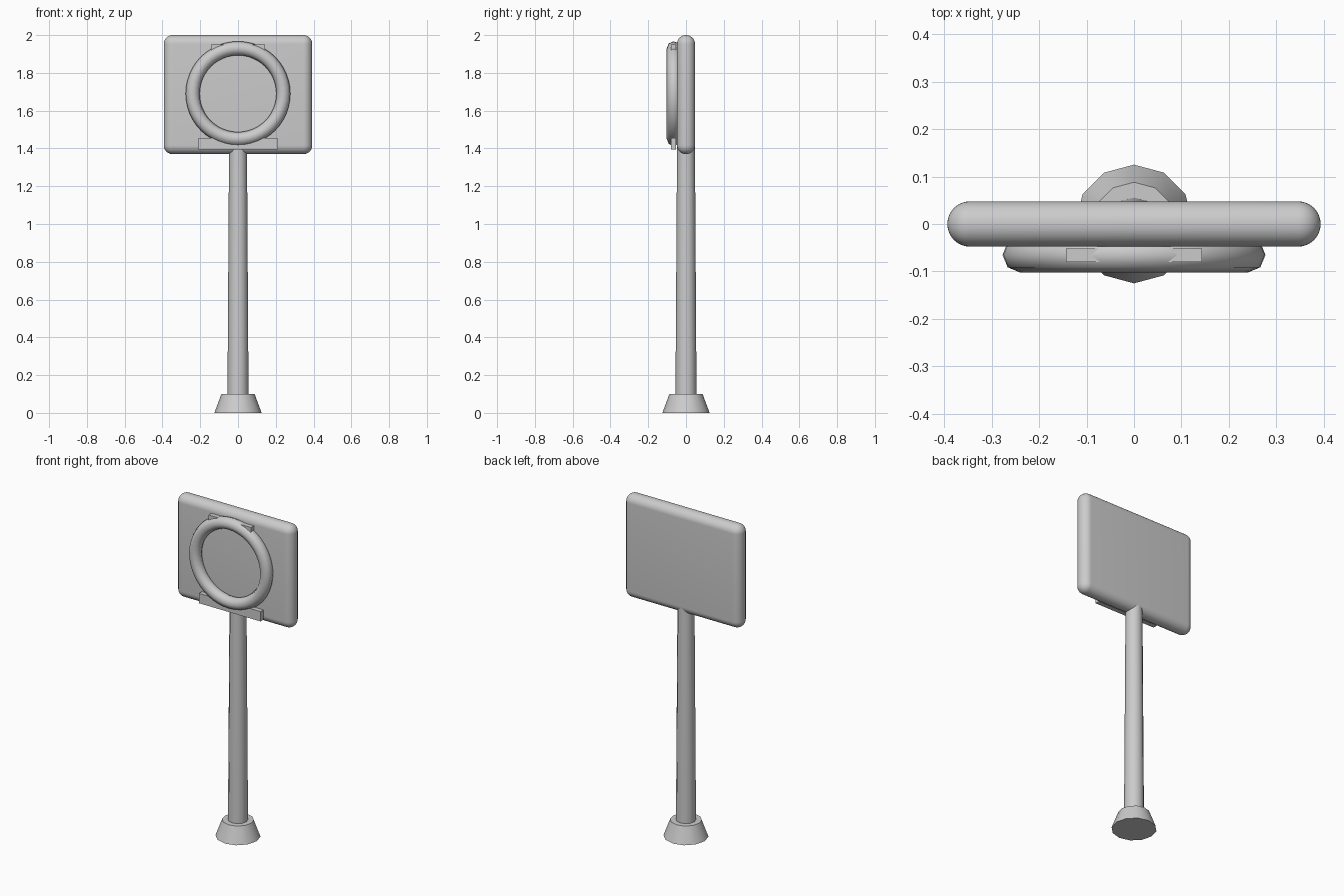
import bpy, math

if "Cube" in bpy.data.objects:
    bpy.data.objects.remove(bpy.data.objects["Cube"])

grey = bpy.data.materials.new("light_grey")
grey.diffuse_color = (0.6, 0.6, 0.6, 1)
grey.use_nodes = True
grey.node_tree.nodes["Principled BSDF"].inputs["Base Color"].default_value = grey.diffuse_color


def finish(name, smooth=None):
    """Name the active object, give it the paint and optional smooth shading."""
    ob = bpy.context.object
    ob.name = name
    ob.data.materials.append(grey)
    if smooth:
        bpy.ops.object.shade_smooth_by_angle(angle=math.radians(smooth))
    return ob


def box(name, size, loc, bevel=0):
    bpy.ops.mesh.primitive_cube_add(size=1, location=loc)
    ob = bpy.context.object
    ob.scale = size
    bpy.ops.object.transform_apply(location=False, rotation=False, scale=True)
    if bevel:
        mod = ob.modifiers.new("rounding", 'BEVEL')
        mod.width = bevel
        mod.segments = 10
        bpy.ops.object.modifier_apply(modifier=mod.name)
    return finish(name, 40 if bevel else None)


def tapered_post(name, r_bottom, r_top, z0, z1):
    bpy.ops.mesh.primitive_cone_add(vertices=12, radius1=r_bottom, radius2=r_top,
                                    depth=z1 - z0, location=(0, 0, (z0 + z1) / 2))
    return finish(name, 40)


# Foot and pole
tapered_post("base", 0.125, 0.088, 0, 0.1)
tapered_post("pole", 0.056, 0.047, 0.05, 1.48)

# Board with fully rounded rim
box("board", (0.786, 0.095, 0.63), (0, 0, 1.685), 0.047)

# Ring mounted on the front of the board
bpy.ops.mesh.primitive_torus_add(major_radius=0.24, minor_radius=0.037,
                                 major_segments=48, minor_segments=8,
                                 location=(0, -0.065, 1.69),
                                 rotation=(math.pi / 2, 0, 0))
finish("ring", 60)

# Bars holding the ring
box("lower_bar", (0.416, 0.028, 0.06), (0, -0.066, 1.425))
box("upper_bar", (0.286, 0.028, 0.032), (0, -0.066, 1.935))
